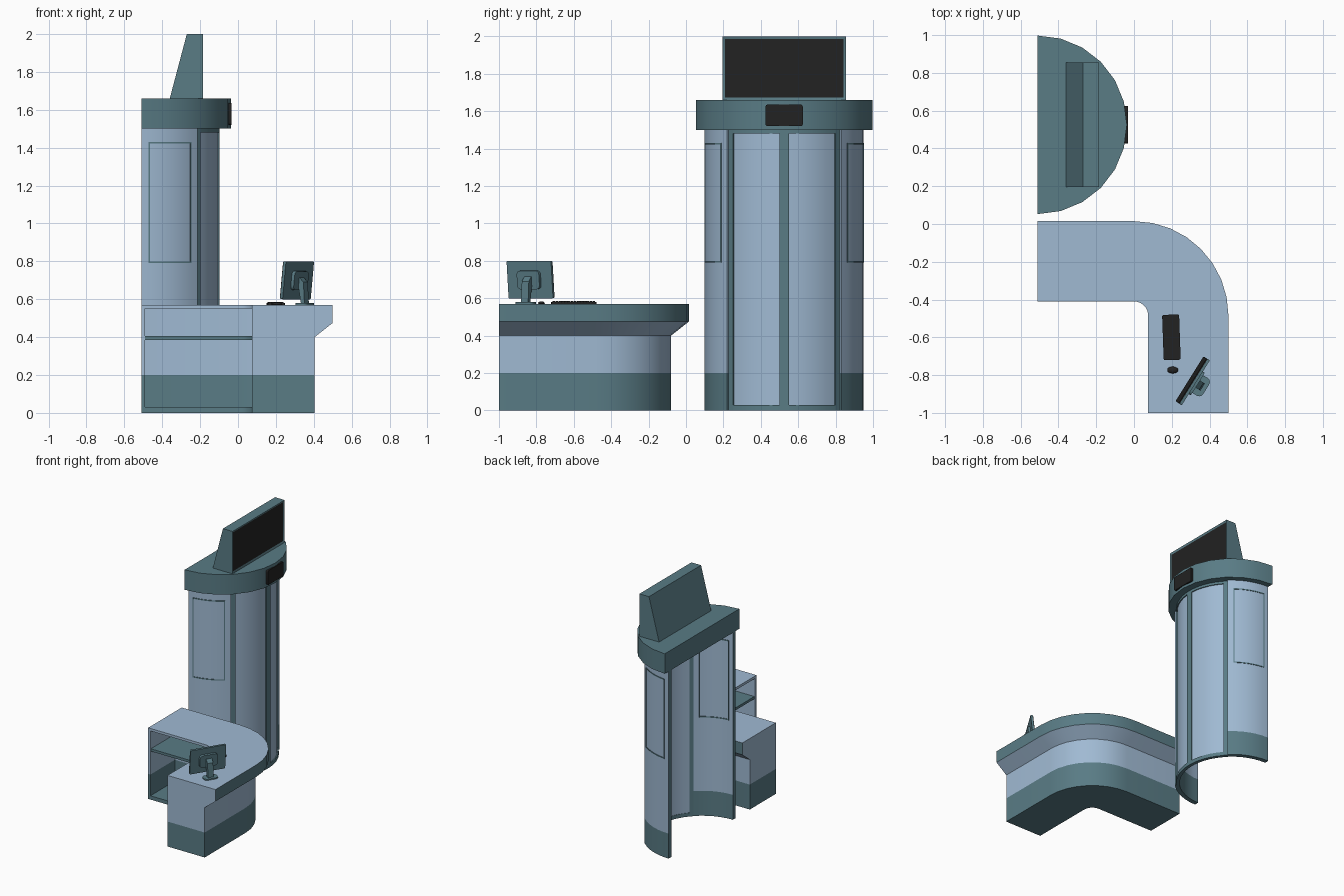
import bpy, bmesh, math
from mathutils import Matrix, Vector

cube = bpy.data.objects.get("Cube")
if cube:
    bpy.data.objects.remove(cube, do_unlink=True)


def material(name, rgb):
    m = bpy.data.materials.new(name)
    m.use_nodes = True
    m.diffuse_color = (*rgb, 1)
    m.node_tree.nodes["Principled BSDF"].inputs["Base Color"].default_value = (*rgb, 1)
    return m


LIGHT = material("pale_blue", (0.35, 0.49, 0.65))
TEAL = material("slate_teal", (0.10, 0.20, 0.235))
DARK = material("charcoal", (0.016, 0.016, 0.016))


def finish(name, bm, *mats, smooth=True):
    bmesh.ops.recalc_face_normals(bm, faces=bm.faces[:])
    mesh = bpy.data.meshes.new(name)
    bm.to_mesh(mesh)
    bm.free()
    for m in mats:
        mesh.materials.append(m)
    ob = bpy.data.objects.new(name, mesh)
    bpy.context.collection.objects.link(ob)
    if smooth:
        bpy.ops.object.select_all(action='DESELECT')
        ob.select_set(True)
        bpy.context.view_layer.objects.active = ob
        bpy.ops.object.shade_smooth_by_angle(angle=math.radians(32))
    return ob


def prism(name, outline, lo, hi, mat, axis="z", matrix=None):
    """Extrude a closed 2D outline along one axis."""
    place = {"z": lambda u, v, w: (u, v, w),
             "y": lambda u, v, w: (u, w, v),
             "x": lambda u, v, w: (w, u, v)}[axis]
    bm = bmesh.new()
    a = [bm.verts.new(place(u, v, lo)) for u, v in outline]
    b = [bm.verts.new(place(u, v, hi)) for u, v in outline]
    bm.faces.new(a)
    bm.faces.new(b)
    for i in range(len(a)):
        j = (i + 1) % len(a)
        bm.faces.new((a[i], a[j], b[j], b[i]))
    if matrix:
        bm.transform(matrix)
    return finish(name, bm, mat)


def rounded(cx, cy, w, h, r, n=3):
    pts = []
    for k, (sx, sy) in enumerate([(1, 1), (-1, 1), (-1, -1), (1, -1)]):
        for i in range(n + 1):
            t = math.pi / 2 * (k + i / n)
            pts.append((cx + sx * (w / 2 - r) + r * math.cos(t),
                        cy + sy * (h / 2 - r) + r * math.sin(t)))
    return pts


# ---------- Curved counter: cross-sections swept along an L path ----------
def turn(k, n=8):
    t = math.pi / 2 * (1 - k / n)
    d = Vector((math.cos(t), math.sin(t)))
    return Vector((0, -0.485)) + d * 0.075, d


def along_x(x):
    return Vector((x, -0.41)), Vector((0, 1))


def along_y(y):
    return Vector((0.075, y)), Vector((1, 0))


def sweep(name, profile, stations, mat, teal_band=False):
    bm = bmesh.new()
    rings = [[bm.verts.new((*(o + d * u), z)) for u, z in profile] for o, d in stations]
    bm.faces.new(rings[0])
    bm.faces.new(rings[-1])
    for a, b in zip(rings, rings[1:]):
        for i in range(len(a)):
            j = (i + 1) % len(a)
            f = bm.faces.new((a[i], a[j], b[j], b[i]))
            # The upright outer lip of the worktop is teal
            if teal_band and min(profile[i][0], profile[j][0]) > 0.42:
                f.material_index = 1
    return finish(name, bm, mat, TEAL)


path = [along_x(-0.49)] + [turn(k) for k in range(9)] + [along_y(-0.98)]
outer = [(0.33, 0.2), (0.33, 0.4), (0.425, 0.475), (0.425, 0.57), (0, 0.57)]
sweep("counter_top_and_wall", outer + [(0, 0.55), (0.31, 0.55), (0.31, 0.2)], path, LIGHT, True)
sweep("counter_base", [(0, 0), (0.33, 0), (0.33, 0.2), (0.31, 0.2), (0.31, 0.03), (0, 0.03)], path, TEAL)
sweep("counter_shelf", [(0.005, 0.385), (0.31, 0.385), (0.31, 0.405), (0.005, 0.405)], path, TEAL)
for side, ends in (("right", [along_x(-0.51), along_x(-0.49)]),
                   ("front", [along_y(-0.98), along_y(-1)])):
    sweep(f"counter_{side}_end", outer + [(0, 0.2)], ends, LIGHT, True)
    sweep(f"counter_{side}_end_base", [(0, 0), (0.33, 0), (0.33, 0.2), (0, 0.2)], ends, TEAL)

# ---------- Half-round tower ----------
CX, CY = -0.51, 0.525


def sector(name, r0, r1, a0, a1, z0, z1, mat, step=7.5):
    n = max(1, round(abs(a1 - a0) / step))
    angles = [math.radians(a0 + (a1 - a0) * i / n) for i in range(n + 1)]

    def arc(r, seq):
        return [(CX + r * math.cos(t), CY + r * math.sin(t)) for t in seq]
    inner = arc(r0, reversed(angles)) if r0 else []
    return prism(name, arc(r1, angles) + inner, z0, z1, mat)


for s, side in ((1, "back"), (-1, "front")):
    # Side wall with teal plinth and teal end edge
    sector(f"tower_{side}_plinth", 0.39, 0.425, s * 46, s * 90, 0, 0.2, TEAL)
    wall = sector(f"tower_{side}_wall", 0.39, 0.425, s * 46, s * 90, 0.2, 1.5, LIGHT)
    wall.data.materials.append(TEAL)
    for f in wall.data.polygons:
        if f.normal.x < -0.99 and f.center.x < CX + 0.002:
            f.material_index = 1
    # Thin window frame showing on both faces of the wall
    for part, a0, a1, z0, z1 in (("bottom", 52, 85, 0.79, 0.798), ("top", 52, 85, 1.422, 1.43),
                                 ("inner", 52, 53, 0.798, 1.422), ("outer", 84, 85, 0.798, 1.422)):
        sector(f"{side}_window_{part}_frame", 0.386, 0.429, s * a0, s * a1, z0, z1, TEAL)
    # Door leaf and its jamb
    sector(f"{side}_door", 0.39, 0.405, s * 3.5, s * 41.5, 0.03, 1.48, LIGHT)
    sector(f"{side}_door_jamb", 0.387, 0.415, s * 41.5, s * 46, 0, 1.5, TEAL)

sector("door_centre_post", 0.387, 0.413, -3.5, 3.5, 0, 1.5, TEAL)
sector("door_top_rail", 0.387, 0.413, -41.5, 41.5, 1.48, 1.5, TEAL)
sector("door_sill", 0.387, 0.413, -41.5, 41.5, 0, 0.03, TEAL)
sector("tower_cap", 0, 0.4725, -90, 90, 1.5, 1.66, TEAL, step=15)
prism("cap_display", rounded(CY, 1.578, 0.2, 0.115, 0.012), -0.06, -0.033, DARK, "x")

# Sloped-back sign with an inset screen
sign = prism("sign", [(-0.36, 1.66), (-0.185, 1.66), (-0.185, 2), (-0.27, 2)], 0.195, 0.855, TEAL, "y")
sign.data.materials.append(DARK)
bm = bmesh.new()
bm.from_mesh(sign.data)
face = max(bm.faces, key=lambda f: f.normal.x)
bmesh.ops.inset_individual(bm, faces=[face], thickness=0.02, depth=-0.006)
face.material_index = 1
bm.to_mesh(sign.data)
bm.free()

# ---------- Monitor on the counter ----------
base = Matrix.Translation((0.31, -0.83, 0.57)) @ Matrix.Rotation(math.radians(-122), 4, "Z")
tilt = base @ Matrix.Translation((0, 0, 0.13)) @ Matrix.Rotation(math.radians(-6), 4, "X")
prism("monitor_case", rounded(0, 0, 0.28, 0.2, 0.006), -0.004, 0.01, TEAL, "y", tilt)
prism("monitor_screen", rounded(0, 0, 0.276, 0.196, 0.006), -0.009, -0.004, DARK, "y", tilt)
prism("monitor_back_hump", rounded(0, 0, 0.14, 0.1, 0.02), 0.01, 0.028, TEAL, "y", tilt)
prism("monitor_neck", [(0.04, 0.005), (0.062, 0.005), (0.055, 0.12), (0.02, 0.155), (0.02, 0.12)],
      -0.022, 0.022, TEAL, "x", base)
prism("monitor_foot", rounded(0, 0.05, 0.11, 0.07, 0.025), 0, 0.009, TEAL, "z", base)

# ---------- Keyboard and mouse ----------
desk = Matrix.Translation((0.198, -0.6, 0.57)) @ Matrix.Rotation(math.radians(2), 4, "Z")
prism("keyboard", rounded(0, 0, 0.09, 0.24, 0.008), 0, 0.009, DARK, "z", desk)
bm = bmesh.new()
for row in range(5):
    for col in range(14):
        spot = Matrix.Translation((-0.032 + row * 0.016, -0.1075 + col * 0.0165, 0.011))
        bmesh.ops.create_cube(bm, size=1, matrix=desk @ spot @ Matrix.Diagonal((0.012, 0.0125, 0.006, 1)))
finish("keyboard_keys", bm, DARK, smooth=False)
bm = bmesh.new()
bmesh.ops.create_uvsphere(bm, u_segments=16, v_segments=8, radius=1,
                          matrix=Matrix.Translation((0.205, -0.773, 0.573)) @ Matrix.Diagonal((0.029, 0.018, 0.011, 1)))
for v in bm.verts:
    v.co.z = max(v.co.z, 0.57)
finish("mouse", bm, DARK)
